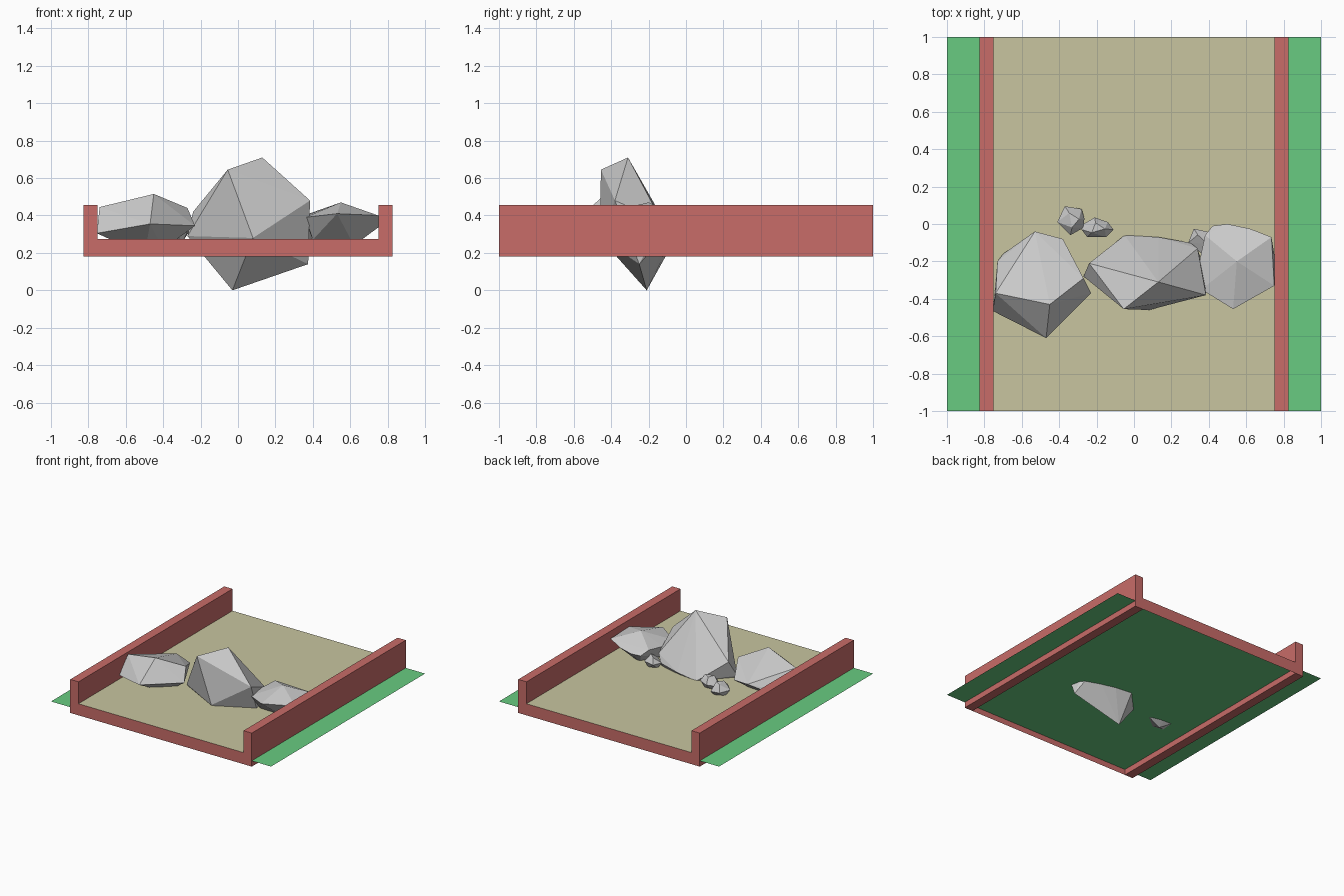
import bpy, bmesh, random
from mathutils import Vector

if "Cube" in bpy.data.objects:
    bpy.data.objects.remove(bpy.data.objects["Cube"])


def material(name, rgb):
    m = bpy.data.materials.new(name)
    m.diffuse_color = (*rgb, 1)
    m.use_nodes = True
    m.node_tree.nodes["Principled BSDF"].inputs["Base Color"].default_value = m.diffuse_color
    return m


RED = material("wall_red", (0.58, 0.15, 0.14))
TAN = material("path_tan", (0.58, 0.56, 0.35))
GREEN = material("grass_green", (0.14, 0.60, 0.22))


def finish(name, bm, mat=None):
    me = bpy.data.meshes.new(name)
    bm.to_mesh(me)
    bm.free()
    ob = bpy.data.objects.new(name, me)
    bpy.context.collection.objects.link(ob)
    if mat:
        me.materials.append(mat)
    return ob


def quad(name, corners, mat):
    bm = bmesh.new()
    bm.faces.new([bm.verts.new(c) for c in corners])
    return finish(name, bm, mat)


def sheet(name, w, z, mat):
    return quad(name, [(-w, -1, z), (w, -1, z), (w, 1, z), (-w, 1, z)], mat)


def box(name, lo, hi, mat):
    lo, hi = Vector(lo), Vector(hi)
    bm = bmesh.new()
    bmesh.ops.create_cube(bm, size=1)
    for v in bm.verts:
        v.co = (lo + hi) / 2 + v.co * (hi - lo)
    return finish(name, bm, mat)


def rock(name, points):
    # faceted boulder: convex hull of a few corner points
    bm = bmesh.new()
    for p in points:
        bm.verts.new(p)
    res = bmesh.ops.convex_hull(bm, input=bm.verts)
    loose = [v for v in bm.verts if not v.link_faces]
    bmesh.ops.delete(bm, geom=loose, context='VERTS')
    bmesh.ops.recalc_face_normals(bm, faces=bm.faces)
    return finish(name, bm)


def pebble(name, top, zlo, zhi):
    # small stone: plan outline at mid height, shrunken copies above and below
    random.seed(len(top))
    cx = sum(p[0] for p in top) / len(top)
    cy = sum(p[1] for p in top) / len(top)
    mid = (zlo + zhi) / 2
    pts = []
    for i, (x, y) in enumerate(top):
        pts.append((x, y, mid + random.uniform(-0.012, 0.012)))
        k = 0.5
        pts.append((cx + (x - cx) * k, cy + (y - cy) * k, zhi if i % 2 else zlo))
    return rock(name, pts)


# Ground sheets
sheet("grass", 1.0, 0.227, GREEN)
sheet("path", 0.75, 0.275, TAN)

# Side walls and the end faces of the path
for s, side in ((-1, "left"), (1, "right")):
    a, b = sorted((s * 0.75, s * 0.825))
    box(side + "_wall", (a, -1, 0.18), (b, 1, 0.455), RED)
    x = 0.75 * -s
    end = "front" if s < 0 else "back"
    quad(end + "_edge", [(-x, s, 0.18), (x, s, 0.18), (x, s, 0.275), (-x, s, 0.275)], RED)

# Boulders
rock("middle_boulder", [
    (0.13, -0.31, 0.71), (-0.055, -0.455, 0.645), (0.385, -0.38, 0.48),
    (0.08, -0.46, 0.28), (-0.27, -0.28, 0.29), (-0.24, -0.21, 0.42),
    (-0.05, -0.06, 0.27), (0.13, -0.07, 0.29), (0.30, -0.10, 0.31),
    (0.34, -0.13, 0.37), (0.375, -0.25, 0.14), (-0.03, -0.21, 0.0)])
rock("left_boulder", [
    (-0.45, -0.43, 0.515), (-0.74, -0.37, 0.445), (-0.27, -0.29, 0.44),
    (-0.53, -0.04, 0.38), (-0.38, -0.08, 0.36), (-0.73, -0.20, 0.31),
    (-0.70, -0.16, 0.29), (-0.755, -0.465, 0.305), (-0.47, -0.61, 0.355),
    (-0.23, -0.37, 0.345), (-0.50, -0.30, 0.19), (-0.40, -0.28, 0.22)])
rock("right_boulder", [
    (0.55, -0.20, 0.47), (0.38, -0.06, 0.41), (0.35, -0.20, 0.395),
    (0.36, -0.35, 0.39), (0.53, -0.455, 0.41), (0.75, -0.33, 0.40),
    (0.735, -0.07, 0.405), (0.62, -0.025, 0.38), (0.50, 0.0, 0.37),
    (0.42, -0.01, 0.37), (0.755, -0.19, 0.34), (0.40, -0.28, 0.27),
    (0.62, -0.25, 0.24), (0.52, -0.15, 0.235)])

# Small stones
pebble("small_stone_a", [(-0.41, 0.01), (-0.34, -0.06), (-0.27, -0.02),
                         (-0.265, 0.03), (-0.28, 0.08), (-0.37, 0.095)], 0.26, 0.365)
pebble("small_stone_b", [(-0.28, -0.03), (-0.25, -0.07), (-0.15, -0.07), (-0.11, -0.03),
                         (-0.14, 0.01), (-0.21, 0.035), (-0.27, 0.0)], 0.27, 0.37)
pebble("small_stone_c", [(0.29, -0.10), (0.32, -0.025), (0.41, -0.045),
                         (0.42, -0.12), (0.37, -0.165)], 0.26, 0.36)
